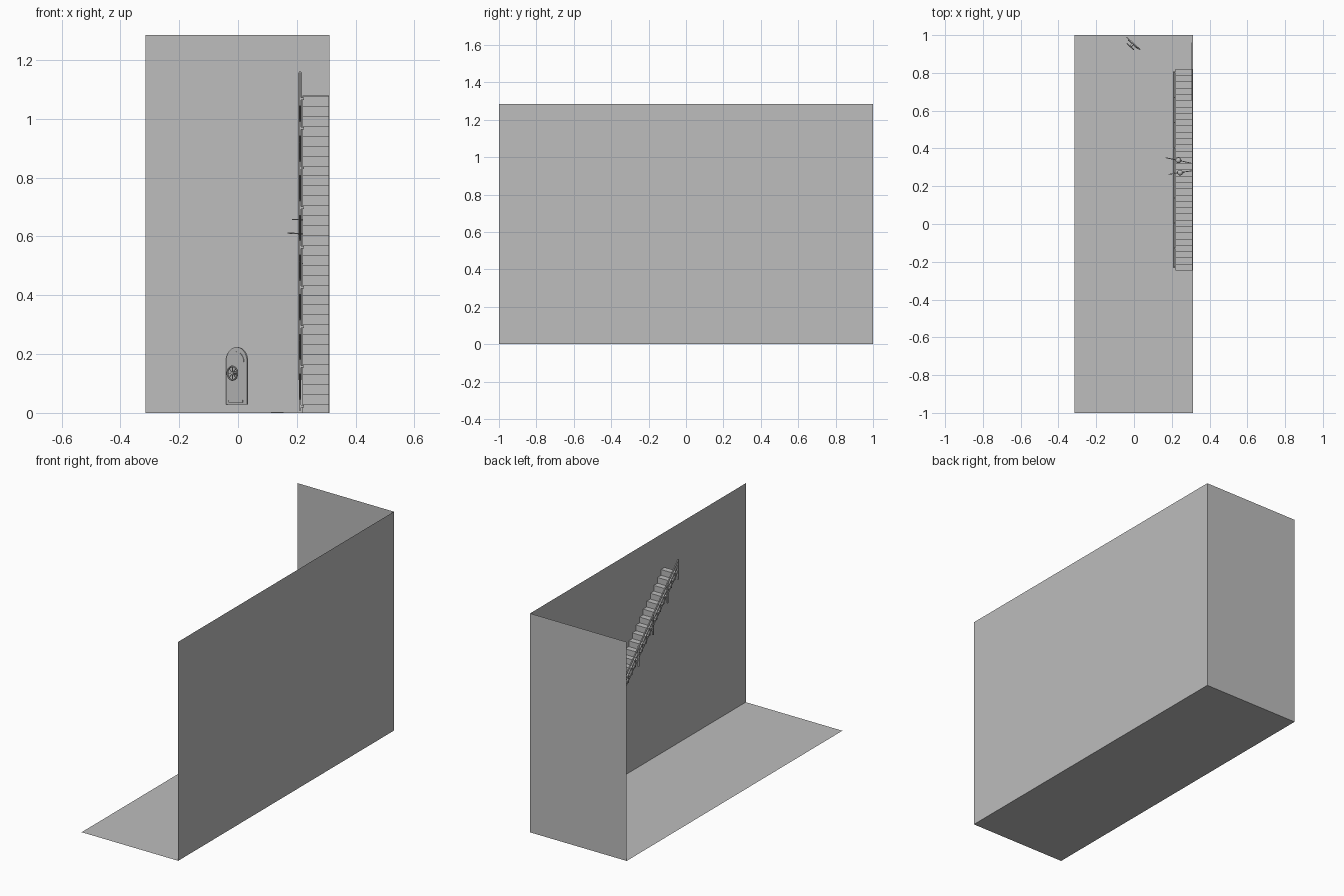
import bpy, bmesh, math
from mathutils import Vector, Matrix

if "Cube" in bpy.data.objects:
    bpy.data.objects.remove(bpy.data.objects["Cube"])

# one plain grey for everything
grey = bpy.data.materials.new("plain_grey")
grey.diffuse_color = (0.51, 0.51, 0.51, 1)
grey.use_nodes = True
grey.node_tree.nodes["Principled BSDF"].inputs["Base Color"].default_value = grey.diffuse_color


def finish(name, bm, smooth=False):
    bmesh.ops.recalc_face_normals(bm, faces=bm.faces[:])
    me = bpy.data.meshes.new(name)
    bm.to_mesh(me)
    bm.free()
    ob = bpy.data.objects.new(name, me)
    bpy.context.collection.objects.link(ob)
    me.materials.append(grey)
    if smooth:
        bpy.context.view_layer.objects.active = ob
        ob.select_set(True)
        bpy.ops.object.shade_smooth_by_angle(angle=math.radians(40))
        ob.select_set(False)
    return ob


def sheet(name, *corners):
    bm = bmesh.new()
    bm.faces.new([bm.verts.new(c) for c in corners])
    return finish(name, bm)


def add_box(bm, lo, hi):
    lo, hi = Vector(lo), Vector(hi)
    s = hi - lo
    m = Matrix.Translation((lo + hi) / 2) @ Matrix.Diagonal((s.x, s.y, s.z, 1))
    bmesh.ops.create_cube(bm, size=1, matrix=m)


def add_rod(bm, a, b, r, sides=8):
    a, b = Vector(a), Vector(b)
    d = b - a
    m = Matrix.Translation((a + b) / 2) @ d.to_track_quat('Z', 'Y').to_matrix().to_4x4()
    bmesh.ops.create_cone(bm, cap_ends=True, segments=sides, radius1=r, radius2=r,
                          depth=d.length, matrix=m)


# room: floor, right wall, back wall
L, R, H = -0.315, 0.312, 1.285
sheet("floor", (L, -1, 0), (R, -1, 0), (R, 1, 0), (L, 1, 0))
sheet("right_wall", (R, -1, 0), (R, 1, 0), (R, 1, H), (R, -1, H))
sheet("back_wall", (L, 1, 0), (R, 1, 0), (R, 1, H), (L, 1, H))

# folded-plate stairs: two flights, climbing towards the front
N, Y0, RISE, RUN, TH = 32, 0.82, 1.08 / 32, 1.065 / 32, 0.005
X0, X1 = 0.22, 0.31
for f, name in enumerate(("lower_flight", "upper_flight")):
    bm = bmesh.new()
    top = []
    for k in range(f * 16, f * 16 + 16):
        top += [(Y0 - k * RUN, k * RISE), (Y0 - k * RUN, (k + 1) * RISE)]
    top.append((Y0 - (f + 1) * 16 * RUN, (f + 1) * 16 * RISE))
    low = [(y - TH, max(z - TH, 0)) for y, z in top]
    low[-1] = (top[-1][0], low[-1][1])
    rows = [[bm.verts.new((x, y, z)) for y, z in pts]
            for x, pts in ((X0, top), (X1, top), (X1, low), (X0, low))]
    for a in range(4):
        p, q = rows[a], rows[(a + 1) % 4]
        for i in range(len(top) - 1):
            bm.faces.new((p[i], q[i], q[i + 1], p[i + 1]))
    for i in (0, -1):
        bm.faces.new([r[i] for r in rows])
    finish(name, bm)

# railing: posts every four steps with sloped rails between
RX = 0.211


def stair_z(y):
    return (Y0 - y) / RUN * RISE


bm = bmesh.new()
ys = [Y0 - RUN * (0.5 + 4 * i) for i in range(8)] + [Y0 - RUN * (N - 0.5)]
for y in ys:
    z = stair_z(y)
    add_box(bm, (RX - 0.004, y - 0.004, max(z - 0.02, 0.008)), (RX + 0.004, y + 0.004, z + 0.098))
    add_box(bm, (RX, y - 0.003, z + 0.002), (X0 + 0.004, y + 0.003, z + 0.01))
finish("railing_posts", bm)
bm = bmesh.new()
for h, r in ((0.095, 0.0045), (0.06, 0.0025), (0.028, 0.0025)):
    for a, b in zip(ys, ys[1:]):
        add_rod(bm, (RX, a, stair_z(a) + h), (RX, b, stair_z(b) + h), r)
finish("railing_rails", bm, True)

# arched door panel turned towards the left, with a hand wheel
M = Matrix.Translation((-0.004, 0.955, 0)) @ Matrix.Rotation(math.radians(-43), 4, 'Z')


def arch(w, z0, z1):
    c = z1 - w
    return [(-w, z0), (w, z0)] + [(w * math.cos(t * math.pi / 16), c + w * math.sin(t * math.pi / 16))
                                  for t in range(17)]


def arch_plate(name, w, z0, z1, y0, y1):
    bm = bmesh.new()
    face = bm.faces.new([bm.verts.new((x, y0, z)) for x, z in arch(w, z0, z1)])
    ext = bmesh.ops.extrude_face_region(bm, geom=[face])
    bmesh.ops.translate(bm, vec=(0, y1 - y0, 0),
                        verts=[v for v in ext["geom"] if isinstance(v, bmesh.types.BMVert)])
    ob = finish(name, bm)
    ob.matrix_world = M


arch_plate("arched_panel", 0.049, 0.028, 0.224, -0.002, 0.004)
arch_plate("arched_inset", 0.036, 0.036, 0.208, -0.004, -0.002)
bm = bmesh.new()
add_box(bm, (-0.033, -0.007, 0.036), (0.033, -0.003, 0.044))
finish("panel_sill", bm).matrix_world = M

bm = bmesh.new()
WZ, WY = 0.135, -0.022
add_rod(bm, (0, -0.003, WZ), (0, WY - 0.003, WZ), 0.006, 16)
for i in range(4):
    t = i * math.pi / 4
    dx, dz = 0.023 * math.cos(t), 0.023 * math.sin(t)
    add_rod(bm, (-dx, WY, WZ - dz), (dx, WY, WZ + dz), 0.0015, 6)
rim = [[bm.verts.new(((0.023 + 0.003 * math.cos(v * math.pi / 4)) * math.cos(u * math.pi / 16),
                      WY + 0.003 * math.sin(v * math.pi / 4),
                      WZ + (0.023 + 0.003 * math.cos(v * math.pi / 4)) * math.sin(u * math.pi / 16)))
        for v in range(8)] for u in range(32)]
for u in range(32):
    for v in range(8):
        p, q = rim[u], rim[(u + 1) % 32]
        bm.faces.new((p[v], q[v], q[(v + 1) % 8], p[(v + 1) % 8]))
finish("hand_wheel", bm, True).matrix_world = M


# two thin stick figures standing on the stairs, arms spread
def figure(name, x, y, arm_z, hand_a, hand_b):
    foot = (math.floor((Y0 - y) / RUN) + 1) * RISE
    hip = foot + (arm_z - foot) * 0.5
    bm = bmesh.new()
    add_rod(bm, (x, y, hip), (x, y, arm_z + 0.012), 0.003)
    for s in (-1, 1):
        add_rod(bm, (x + s * 0.015, y, foot), (x, y, hip), 0.0025)
    for hx, hy, hz in (hand_a, hand_b):
        add_rod(bm, (x, y, arm_z), (hx, hy, hz), 0.0022)
    bmesh.ops.create_uvsphere(bm, u_segments=16, v_segments=10, radius=0.015,
                              matrix=Matrix.Translation((x, y, arm_z + 0.025)))
    finish(name, bm, True)


figure("lower_figure", 0.235, 0.337, 0.608, (0.168, 0.351, 0.612), (0.303, 0.322, 0.606))
figure("upper_figure", 0.244, 0.272, 0.657, (0.184, 0.263, 0.658), (0.308, 0.282, 0.657))

# small floor plate and thin wall panel
bm = bmesh.new()
add_box(bm, (0.112, 0.466, 0.0005), (0.155, 0.496, 0.003))
finish("floor_plate", bm)
bm = bmesh.new()
add_box(bm, (0.301, 0.655, 0.5), (0.304, 0.96, 0.72))
finish("wall_panel", bm)
